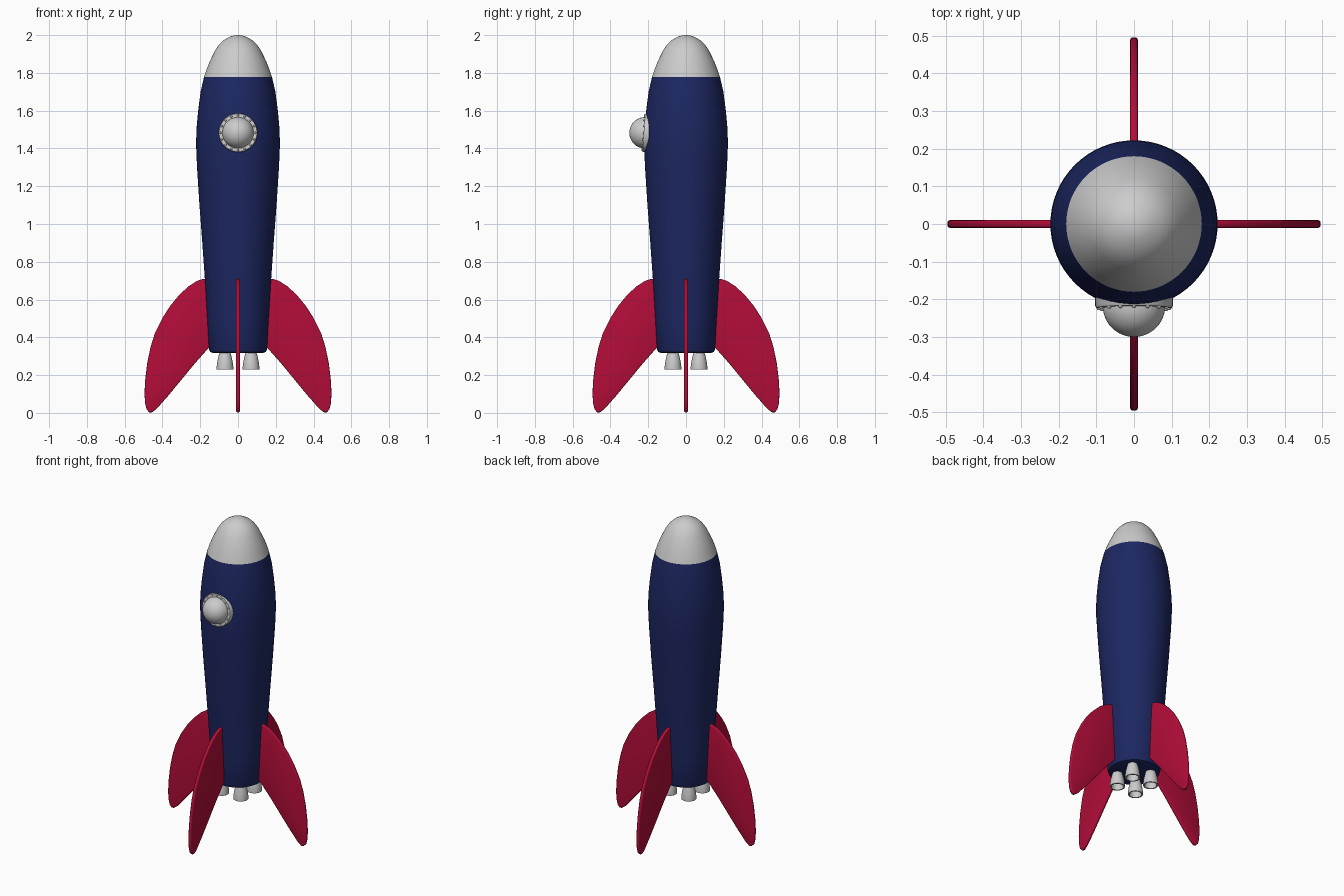
import bpy, bmesh
from math import pi, sin, cos, radians
from mathutils import Matrix, Vector

if "Cube" in bpy.data.objects:
    bpy.data.objects.remove(bpy.data.objects["Cube"])


def paint(name, rgb):
    m = bpy.data.materials.new(name)
    m.diffuse_color = (*rgb, 1)
    m.use_nodes = True
    m.node_tree.nodes["Principled BSDF"].inputs["Base Color"].default_value = m.diffuse_color
    return m


def finish(name, bm, mat=None, angle=35):
    bmesh.ops.recalc_face_normals(bm, faces=bm.faces)
    me = bpy.data.meshes.new(name)
    bm.to_mesh(me)
    bm.free()
    ob = bpy.data.objects.new(name, me)
    bpy.context.collection.objects.link(ob)
    if mat:
        me.materials.append(mat)
    bpy.ops.object.select_all(action='DESELECT')
    ob.select_set(True)
    bpy.context.view_layer.objects.active = ob
    bpy.ops.object.shade_smooth_by_angle(angle=radians(angle))
    return ob


def lathe(name, profile, segs, mat=None, matrix=Matrix(), angle=35):
    """Revolve (radius, z) points about z, then place with matrix."""
    bm = bmesh.new()
    vs = [bm.verts.new((r, 0, z)) for r, z in profile]
    es = [bm.edges.new(p) for p in zip(vs, vs[1:])]
    bmesh.ops.spin(bm, geom=vs + es, cent=(0, 0, 0), axis=(0, 0, 1),
                   angle=2 * pi, steps=segs, use_merge=True)
    bmesh.ops.remove_doubles(bm, verts=bm.verts, dist=1e-5)
    bm.transform(matrix)
    return finish(name, bm, mat, angle)


blue = paint("navy", (0.012, 0.02, 0.12))
red = paint("crimson", (0.45, 0.004, 0.04))

# Hull and nose cone
lathe("hull", [(0, .318), (.135, .318), (.148, .323), (.154, .338), (.163, .5),
               (.175, .7), (.189, .9), (.204, 1.1), (.217, 1.3), (.222, 1.42),
               (.220, 1.5), (.211, 1.6), (.198, 1.7), (.18, 1.778)], 64, blue)
lathe("nose_cone", [(.18, 1.778), (.166, 1.82), (.15, 1.86), (.121, 1.92), (.1, 1.95),
                    (.075, 1.974), (.04, 1.993), (.018, 1.999), (0, 2.0)], 64)

# Four swept fins with rounded edges
outline = [(.14, .71), (.185, .71), (.22, .697), (.265, .668), (.315, .62),
           (.36, .565), (.4, .503), (.44, .422), (.464, .345), (.481, .26),
           (.492, .17), (.495, .1), (.492, .05), (.484, .018), (.47, .003),
           (.455, .003), (.432, .02), (.37, .09), (.3, .175), (.23, .26),
           (.15, .35), (.14, .36)]
for i in range(4):
    bm = bmesh.new()
    face = bm.faces.new([bm.verts.new((x, -.01, z)) for x, z in outline])
    ext = bmesh.ops.extrude_face_region(bm, geom=[face])
    bmesh.ops.translate(bm, vec=(0, .02, 0),
                        verts=[g for g in ext["geom"] if isinstance(g, bmesh.types.BMVert)])
    rims = [e for e in bm.edges if abs(e.verts[0].co.y - e.verts[1].co.y) < 1e-6]
    bmesh.ops.bevel(bm, geom=rims, offset=.006, segments=3, profile=.5, affect='EDGES')
    bm.transform(Matrix.Rotation(i * pi / 2, 4, 'Z'))
    finish(f"fin_{i + 1}", bm, red)

# Four hollow engine nozzles
nozzle = [(0, .33), (.026, .33), (.033, .305), (.04, .275), (.044, .245), (.044, .229),
          (.036, .229), (.034, .26), (.024, .295), (0, .295)]
for i, (sx, sy) in enumerate([(-1, -1), (1, -1), (1, 1), (-1, 1)]):
    lathe(f"nozzle_{i + 1}", nozzle, 32,
          matrix=Matrix.Translation((.069 * sx, .069 * sy, 0)))

# Porthole: flat ring, domed glass and rivets, tilted to follow the hull
port = Matrix.Translation((0, -.205, 1.482)) @ Matrix.Rotation(radians(87), 4, 'X')
port = Matrix.Translation((0, -.205, 1.482)) @ Matrix.Rotation(radians(86), 4, 'X')
lathe("window_ring", [(.103, -.035), (.103, .013), (.1, .018), (.08, .018), (.08, -.035)],
      48, matrix=port)
dome = [(.083 * cos(a), .012 + .083 * sin(a)) for a in [k * pi / 24 for k in range(12)]]
lathe("window_dome", [(.083, -.02)] + dome + [(0, .095)], 48, matrix=port)
bm = bmesh.new()
for k in range(16):
    a = 2 * pi * k / 16
    bmesh.ops.create_uvsphere(bm, u_segments=10, v_segments=6, radius=.006,
                              matrix=port @ Matrix.Translation((.093 * cos(a), .093 * sin(a), .018)))
finish("window_rivets", bm)
